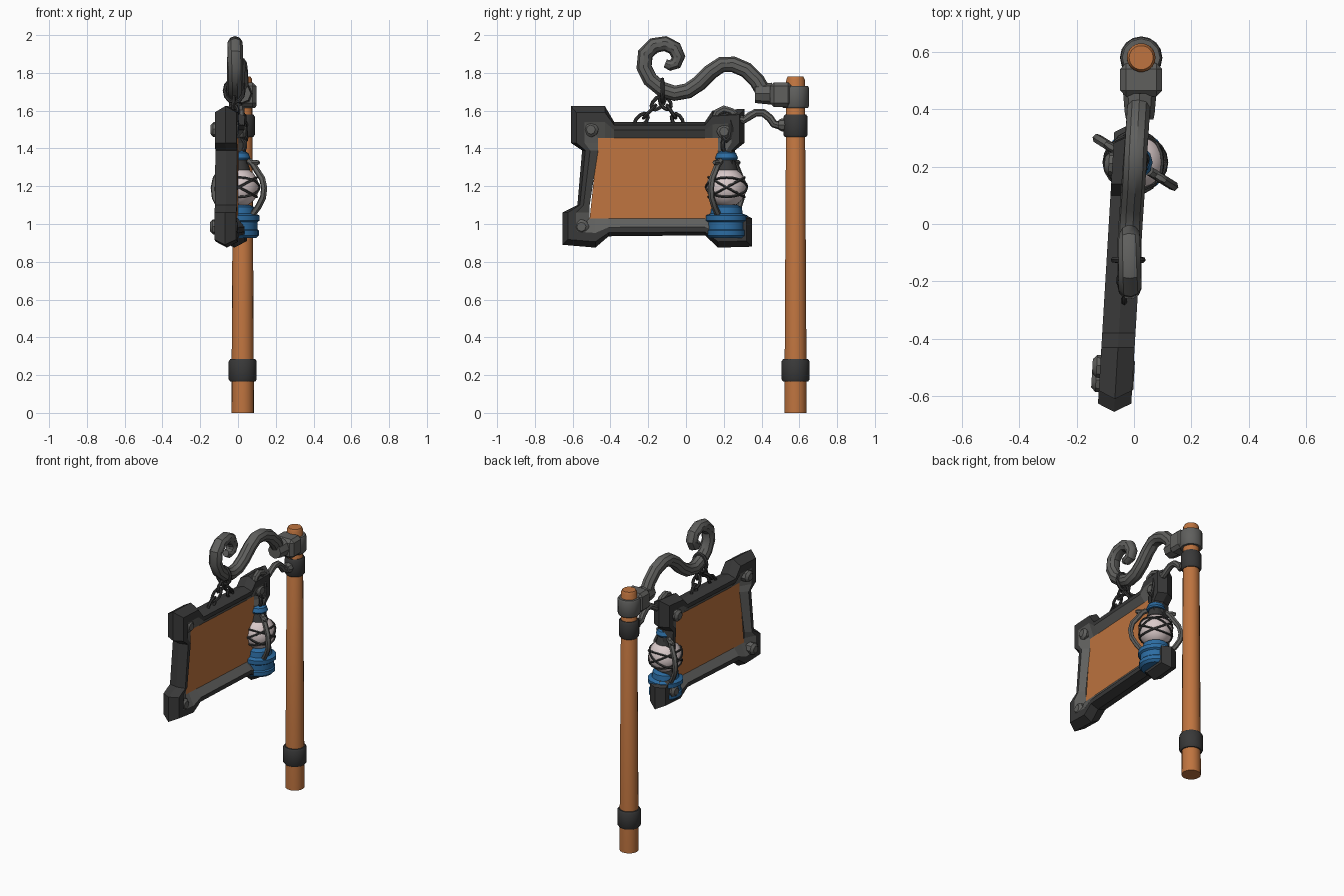
import bpy, bmesh, math
from mathutils import Vector, Matrix

if "Cube" in bpy.data.objects:
    bpy.data.objects.remove(bpy.data.objects["Cube"])


def mat(name, rgb):
    m = bpy.data.materials.new(name)
    m.diffuse_color = (*rgb, 1)
    m.use_nodes = True
    m.node_tree.nodes["Principled BSDF"].inputs["Base Color"].default_value = m.diffuse_color
    return m


WOOD = mat("orange wood", (0.52, 0.175, 0.05))
DARK = mat("dark iron", (0.04, 0.04, 0.04))
GREY = mat("grey iron", (0.115, 0.115, 0.11))
BLUE = mat("blue metal", (0.025, 0.15, 0.36))
PALE = mat("pale glass", (0.70, 0.59, 0.59))


def finish(name, bm, mats, smooth=True):
    bmesh.ops.recalc_face_normals(bm, faces=bm.faces)
    me = bpy.data.meshes.new(name)
    bm.to_mesh(me)
    bm.free()
    for m in mats:
        me.materials.append(m)
    ob = bpy.data.objects.new(name, me)
    bpy.context.collection.objects.link(ob)
    if smooth:
        bpy.ops.object.select_all(action='DESELECT')
        bpy.context.view_layer.objects.active = ob
        ob.select_set(True)
        bpy.ops.object.shade_smooth_by_angle(angle=math.radians(35))
    return ob


def lathe(name, profile, centre, material, n=16, axis=(0, 0, 1)):
    """Closed solid of revolution from (radius, height) pairs."""
    bm = bmesh.new()
    rot = Vector((0, 0, 1)).rotation_difference(Vector(axis)).to_matrix()
    rings = [[bm.verts.new(Vector(centre) + rot @ Vector((r * math.cos(math.tau * i / n),
              r * math.sin(math.tau * i / n), z))) for i in range(n)] for r, z in profile]
    for a, b in zip(rings, rings[1:]):
        for i in range(n):
            bm.faces.new((a[i], a[(i + 1) % n], b[(i + 1) % n], b[i]))
    bm.faces.new(rings[0])
    bm.faces.new(rings[-1])
    return finish(name, bm, [material])


def tube(name, pts, radii, material, n=8, closed=False):
    """Sweep a round section along a path."""
    pts = [Vector(p) for p in pts]
    count = len(pts)
    if not isinstance(radii, (list, tuple)):
        radii = [radii] * count
    bm, rings, side = bmesh.new(), [], None
    for k, p in enumerate(pts):
        a = pts[k - 1] if (k or closed) else p
        b = pts[(k + 1) % count] if (k < count - 1 or closed) else p
        t = (b - a).normalized()
        if side is None:
            side = t.orthogonal()
        side = (side - t * side.dot(t)).normalized()
        up = t.cross(side)
        rings.append([bm.verts.new(p + radii[k] * (side * math.cos(math.tau * i / n)
                      + up * math.sin(math.tau * i / n))) for i in range(n)])
    for k in range(count if closed else count - 1):
        a, b = rings[k], rings[(k + 1) % count]
        for i in range(n):
            bm.faces.new((a[i], a[(i + 1) % n], b[(i + 1) % n], b[i]))
    if not closed:
        bm.faces.new(rings[0])
        bm.faces.new(rings[-1])
    return finish(name, bm, [material])


def box(name, lo, hi, material, bevel):
    bm = bmesh.new()
    lo, hi = Vector(lo), Vector(hi)
    bmesh.ops.create_cube(bm, size=1, matrix=Matrix.Translation((lo + hi) / 2)
                          @ Matrix.Diagonal((*(hi - lo), 1)))
    bmesh.ops.bevel(bm, geom=bm.edges[:], offset=bevel, segments=1, affect='EDGES')
    return finish(name, bm, [material], False)


def link(name, a, b, width, wire, flat):
    """Oval chain link between two points, spread along direction flat."""
    a, b = Vector(a), Vector(b)
    c, d, s = (a + b) / 2, (b - a) / 2, Vector(flat).normalized()
    tube(name, [c + d * math.cos(math.tau * i / 10) + s * width * math.sin(math.tau * i / 10)
                for i in range(10)], wire, DARK, 6, True)


# Post and its bands
PX, PY = 0.025, 0.58
lathe("post", [(0.06, 0), (0.05, 1.765), (0.042, 1.78)], (PX, PY, 0), WOOD, 18)
for name, z, r in (("lower_band", 0.165, 0.074), ("upper_band", 1.46, 0.064)):
    lathe(name, [(r - 0.008, z), (r, z + 0.012), (r, z + 0.108), (r - 0.008, z + 0.12)],
          (PX, PY, 0), DARK, 16)

# Bracket gripping the post
lathe("bracket_ring", [(0.066, 1.615), (0.072, 1.625), (0.072, 1.72), (0.066, 1.73)],
      (PX, PY, 0), GREY, 12)
box("bracket_block", (-0.048, 0.445, 1.62), (0.098, 0.56, 1.75), GREY, 0.02)
lathe("bracket_collar", [(0.048, 0), (0.052, 0.02), (0.058, 0.09)], (0.02, 0.365, 1.69),
      GREY, 8, (0, 1, 0))

# Scrolled arm
arm = [(0.41, 1.70), (0.375, 1.76), (0.32, 1.815), (0.25, 1.845), (0.19, 1.845), (0.13, 1.805),
       (0.07, 1.745), (0.01, 1.705), (-0.06, 1.692), (-0.13, 1.715), (-0.19, 1.765),
       (-0.222, 1.83), (-0.215, 1.90), (-0.17, 1.945), (-0.11, 1.955), (-0.06, 1.93),
       (-0.04, 1.885), (-0.055, 1.85), (-0.085, 1.84), (-0.11, 1.85)]
tube("scroll_arm", [(-0.012 + 0.07 * max(y, -0.05), y, z) for y, z in arm],
     [0.042] * 14 + [0.04, 0.039, 0.037, 0.034, 0.03, 0.022], GREY, 10)

# Sign frame: five outline points at each corner, clockwise from upper left
outline = [(-0.55, 1.39), (-0.61, 1.43), (-0.61, 1.625), (-0.43, 1.625), (-0.38, 1.54),
           (0.10, 1.54), (0.14, 1.60), (0.31, 1.61), (0.31, 1.43), (0.26, 1.39),
           (0.27, 1.07), (0.35, 1.03), (0.35, 0.88), (0.17, 0.875), (0.10, 0.94),
           (-0.41, 0.935), (-0.48, 0.875), (-0.655, 0.89), (-0.655, 1.06), (-0.575, 1.10)]
corners = [(-0.465, 1.455), (0.17, 1.455), (0.20, 1.03), (-0.51, 1.03)]


def panel_point(k):
    y, z = outline[k]
    cy, cz = corners[k // 5]
    j, along_z = k % 5, (k // 5) % 2 == 0
    if j == 2:
        return cy, cz
    on_side = (j < 2) == along_z
    return (cy, min(max(z, 1.03), 1.455)) if on_side else (min(max(y, -0.51), 0.20), cz)


def sign_x(y):
    return -0.03 + 0.06 * y


bm = bmesh.new()
ridge = [bm.verts.new((sign_x(y), y, z)) for y, z in outline]
panel_bm = bmesh.new()
for s in (-1, 1):
    rings = [ridge]
    for t, depth in ((0.2, 0.058), (0.5, 0.058), (1.0, 0.022)):
        ring = []
        for k, (y, z) in enumerate(outline):
            py, pz = panel_point(k)
            yy, zz = y + (py - y) * t, z + (pz - z) * t
            ring.append(bm.verts.new((sign_x(yy) + s * depth, yy, zz)))
        rings.append(ring)
    for r, (a, b) in enumerate(zip(rings, rings[1:])):
        for i in range(20):
            j = (i + 1) % 20
            f = bm.faces.new((a[i], a[j], b[j], b[i]))
            f.material_index = int(r == 2)
    panel_bm.faces.new([panel_bm.verts.new((sign_x(y) + s * 0.022, y, z)) for y, z in corners])
bmesh.ops.remove_doubles(bm, verts=bm.verts, dist=0.0005)
finish("sign_frame", bm, [DARK, GREY], False)
finish("sign_panel", panel_bm, [WOOD], False)

# Corner bolts on both faces
for y, z in ((-0.50, 1.50), (0.205, 1.49), (0.24, 0.985), (-0.55, 0.985)):
    for s in (-1, 1):
        h = 0.062 if s > 0 else 0.085
        lathe("frame_bolt", [(0.04, 0), (0.04, h - 0.015), (0.024, h)],
              (sign_x(y), y, z), GREY, 8, (s, -0.06 * s, 0))

# Chains from the arm to the sign
tube("chain_ring", [(-0.02 + 0.05 * math.cos(math.tau * i / 12), -0.125,
                     1.705 + 0.06 * math.sin(math.tau * i / 12)) for i in range(12)],
     0.011, DARK, 6, True)
for end in ((-0.035, -0.26, 1.525), (-0.03, -0.03, 1.525)):
    top = Vector((-0.02, -0.125, 1.665))
    d = Vector(end) - top
    for k in range(3):
        a, b = top + d * (k / 3 - 0.07), top + d * ((k + 1) / 3 + 0.07)
        link("chain_link", a, b, 0.025, 0.010, (1, 0, 0) if k % 2 else d.cross(Vector((1, 0, 0))))

# Lantern hook growing from the upper band
lathe("hook_socket", [(0.026, 0), (0.034, 0.015), (0.034, 0.04)], (0.02, 0.49, 1.525),
      GREY, 8, (0, 1, 0))
hook = [(0.50, 1.52), (0.465, 1.53), (0.445, 1.56), (0.41, 1.588), (0.37, 1.59), (0.335, 1.57),
        (0.305, 1.55), (0.27, 1.565), (0.24, 1.595), (0.20, 1.608), (0.165, 1.59), (0.155, 1.56)]
tube("lantern_hook", [(0.015, y, z) for y, z in hook], 0.021, GREY, 8)

# Lantern
LX, LY, GZ = 0.005, 0.215, 1.195
C = (LX, LY, 0)
lathe("lantern_base", [(0.09, 0.925), (0.105, 0.94), (0.105, 0.965), (0.098, 0.972),
                       (0.098, 1.01), (0.11, 1.018), (0.11, 1.045), (0.085, 1.055),
                       (0.08, 1.09), (0.06, 1.10)], C, BLUE, 16)
globe = bmesh.new()
bmesh.ops.create_uvsphere(globe, u_segments=20, v_segments=12, radius=0.106,
                          matrix=Matrix.Translation((LX, LY, GZ)))
finish("lantern_globe", globe, [PALE])
lathe("lantern_neck", [(0.06, 1.285), (0.052, 1.31), (0.04, 1.345)], C, DARK, 12)
lathe("lantern_cap", [(0.055, 1.34), (0.06, 1.35), (0.05, 1.375), (0.025, 1.39)], C, BLUE, 12)

# Crossed wires around the globe
for tilt in (-0.5, 0.5):
    for turn in (0, math.pi / 2):
        rot = Matrix.Rotation(turn, 3, 'Z') @ Matrix.Rotation(tilt, 3, 'X')
        tube("globe_wire", [Vector((LX, LY, GZ)) + rot @ Vector((0.108 * math.cos(math.tau * i / 20),
             0.108 * math.sin(math.tau * i / 20), 0)) for i in range(20)], 0.007, DARK, 5, True)

# Pair of bowed guard arms
u = Vector((0.85, -0.53, 0))
for s in (-1, 1):
    path = [(0.085, 1.05), (0.12, 1.09), (0.15, 1.14), (0.157, 1.19), (0.145, 1.24),
            (0.11, 1.285), (0.085, 1.32), (0.06, 1.335)]
    tube("guard_arm", [Vector((LX, LY, z)) + s * r * u for r, z in path], 0.017, GREY, 6)
    tip = Vector((LX, LY, 1.325)) + s * 0.085 * u
    lathe("guard_stud", [(0.014, 0), (0.016, 0.02), (0.01, 0.04)], tip, GREY, 6, u * s)

# Links hanging the lantern from the hook
link("lantern_loop", (LX, LY, 1.375), (LX, LY, 1.46), 0.04, 0.012, (0.85, -0.53, 0))
link("lantern_link", (0.04, LY, 1.44), (0.015, LY - 0.01, 1.60), 0.03, 0.012, (0.3, 1, 0))
